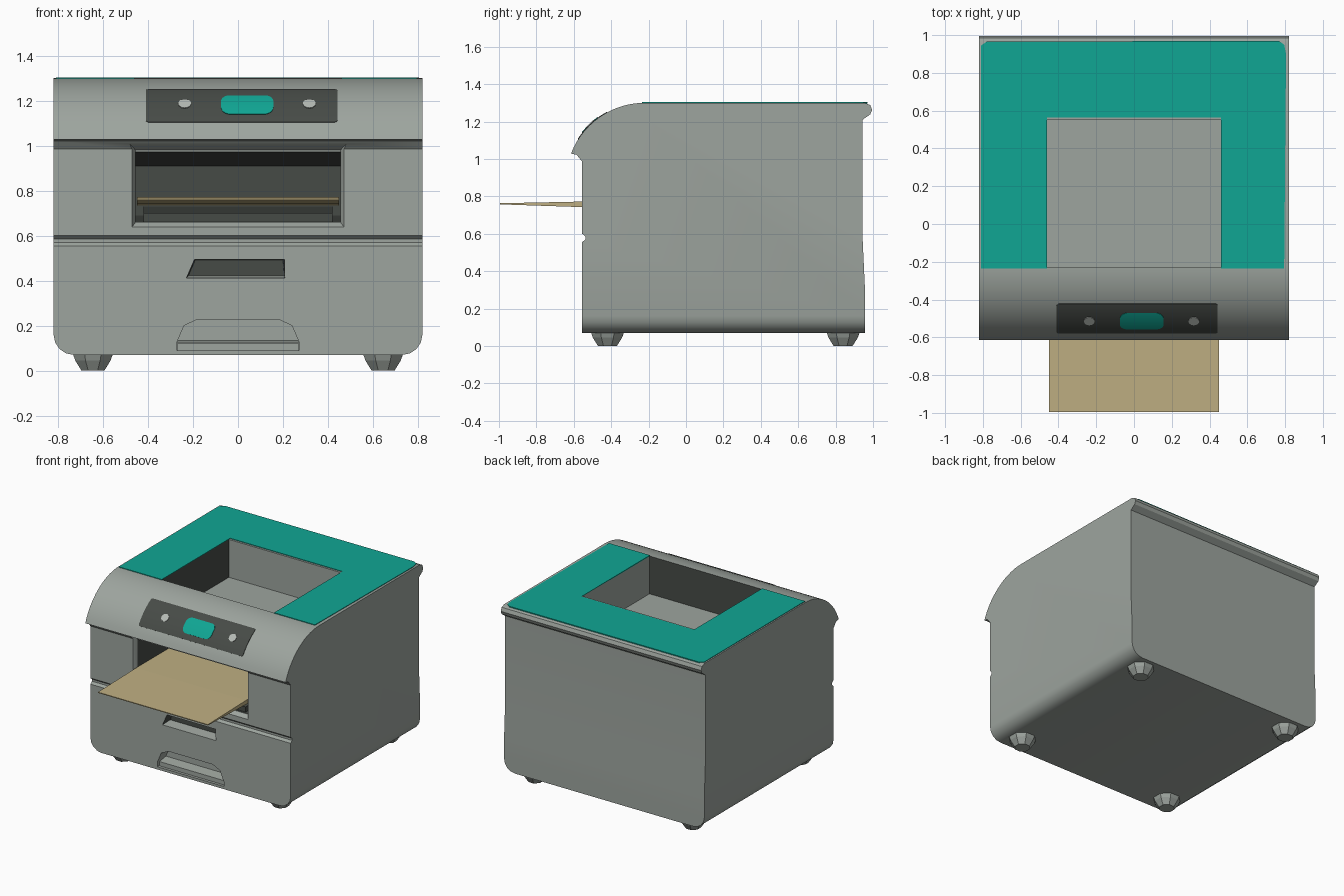
import bpy, bmesh, math
from mathutils import Matrix

if "Cube" in bpy.data.objects:
    bpy.data.objects.remove(bpy.data.objects["Cube"])


def material(name, rgb):
    m = bpy.data.materials.new(name)
    m.diffuse_color = (*rgb, 1)
    m.use_nodes = True
    m.node_tree.nodes["Principled BSDF"].inputs["Base Color"].default_value = m.diffuse_color
    return m


GREY = material("warm grey plastic", (0.34, 0.375, 0.345))
DARK = material("dark grey plastic", (0.062, 0.07, 0.062))
TEAL = material("teal", (0.005, 0.38, 0.295))
PAPER = material("tan paper", (0.52, 0.43, 0.225))
LIGHT = material("light grey button", (0.46, 0.49, 0.46))


def finish(name, bm, mats, rule=None):
    """Turn a bmesh into an object; rule(normal) picks the material slot."""
    bmesh.ops.recalc_face_normals(bm, faces=bm.faces[:])
    bm.normal_update()
    if rule:
        for f in bm.faces:
            f.material_index = rule(f.normal)
    me = bpy.data.meshes.new(name)
    bm.to_mesh(me)
    bm.free()
    for m in mats:
        me.materials.append(m)
    ob = bpy.data.objects.new(name, me)
    bpy.context.collection.objects.link(ob)
    return ob


def loft_bm(loops):
    bm = bmesh.new()
    rows = [[bm.verts.new(p) for p in loop] for loop in loops]
    n = len(rows[0])
    for a, b in zip(rows, rows[1:]):
        for i in range(n):
            j = (i + 1) % n
            bm.faces.new((a[i], a[j], b[j], b[i]))
    bm.faces.new(rows[0][::-1])
    bm.faces.new(rows[-1])
    return bm


def loft(name, loops, mats, rule=None):
    return finish(name, loft_bm(loops), mats, rule)


def rect(x, y, z0, z1):
    """Rectangle facing front, half width x, at depth y."""
    return [(-x, y, z0), (x, y, z0), (x, y, z1), (-x, y, z1)]


def smooth(ob, deg=30):
    bpy.ops.object.select_all(action='DESELECT')
    ob.select_set(True)
    bpy.context.view_layer.objects.active = ob
    bpy.ops.object.shade_smooth_by_angle(angle=math.radians(deg))


# Hood arc: centre and radius in the side view
CY, CZ, R = -0.22, 0.877, 0.423


def arc(deg, r=R):
    a = math.radians(deg)
    return CY - r * math.cos(a), CZ + r * math.sin(a)


# Housing: side profile with rolled hood, drawer groove and back lip
W = 0.82
profile = [(-0.555, 0.07), (-0.555, 0.555), (-0.538, 0.57), (-0.538, 0.585),
           (-0.555, 0.6), (-0.555, 0.985), (-0.585, 1.022)]
profile += [arc(21 + (90 - 21) * i / 14) for i in range(15)]
profile += [(0.955, 1.3), (0.985, 1.288), (0.995, 1.262), (0.985, 1.238),
            (0.945, 1.21), (0.943, 0.6), (0.957, 0.3), (0.957, 0.07)]
bm = loft_bm([[(x, y, z) for y, z in profile] for x in (-W, W)])
low = [e for e in bm.edges if all(v.co.z < 0.08 for v in e.verts)
       and abs(e.verts[0].co.x - e.verts[1].co.x) < 0.01]
bmesh.ops.bevel(bm, geom=low, offset=0.09, offset_type='OFFSET', segments=4,
                profile=0.5, affect='EDGES')
housing = finish("housing", bm, [GREY, DARK], lambda n: 0)

# Cutters: slot 0 is grey, slot 1 is dark
BOTH = [GREY, DARK]
recess = loft("recess_cutter",
              [[(-0.46, -0.23, z), (0.46, -0.23, z), (0.46, 0.55, z), (-0.46, 0.55, z)]
               for z in (1.02, 1.4)], BOTH,
              lambda n: int(n.x < -0.5 or n.y < -0.5))
bezel = loft("slot_bezel_cutter",
             [rect(0.485, -0.58, 0.62, 1.012), rect(0.455, -0.525, 0.66, 0.98)],
             BOTH, lambda n: 0)
slot = loft("slot_cutter",
            [rect(0.455, -0.54, 0.662, 0.975), rect(0.455, -0.5, 0.662, 0.97),
             rect(0.455, 0.1, 0.69, 0.91)], BOTH, lambda n: 1)
grip = loft("drawer_grip_cutter",
            [[(-0.235, y, 0.405), (0.21, y, 0.405 + d), (0.21, y, 0.497), (-0.195, y, 0.497)]
             if d == 0 else
             [(-0.22, y, 0.423), (0.205, y, 0.423), (0.2, y, 0.492), (-0.19, y, 0.492)]
             for y, d in ((-0.6, 0), (-0.48, 1))], BOTH,
            lambda n: int(n.z > -0.5))
arch = [(-0.272, 0.09), (-0.272, 0.125), (-0.24, 0.2), (-0.18, 0.228),
        (0.18, 0.228), (0.24, 0.2), (0.272, 0.125), (0.272, 0.09)]
handle = loft("tray_handle_cutter",
              [[(x, y, z) for x, z in arch] for y in (-0.6, -0.46)], BOTH,
              lambda n: 0)
for cutter in (recess, bezel, slot, grip, handle):
    cutter.hide_render = True
    mod = housing.modifiers.new(cutter.name, 'BOOLEAN')
    mod.operation = 'DIFFERENCE'
    mod.solver = 'EXACT'
    mod.object = cutter
    bpy.context.view_layer.objects.active = housing
    bpy.ops.object.modifier_apply(modifier=mod.name)
    bpy.data.objects.remove(cutter)
smooth(housing)

# Teal lid frame around the recess
lid = [(-0.81, -0.235), (-0.46, -0.235), (-0.46, 0.565), (0.46, 0.565),
       (0.46, -0.235), (0.795, -0.235), (0.805, 0.9), (0.795, 0.95),
       (0.765, 0.97), (-0.78, 0.965), (-0.81, 0.945)]
loft("lid_frame", [[(x, y, z) for x, y in lid] for z in (1.297, 1.304)], [TEAL])


def arc_plate(name, x0, x1, a0, a1, lift, corner, mat, n=20):
    """Thin rounded plate that follows the hood curve."""
    bm = bmesh.new()
    length = math.radians(a1 - a0) * R
    rows = []
    for i in range(n + 1):
        t = (1 - math.cos(math.pi * i / n)) / 2
        d = min(t, 1 - t) * length
        inset = corner - math.sqrt(corner ** 2 - max(corner - d, 0) ** 2)
        a = a0 + (a1 - a0) * t
        yo, zo = arc(a, R + lift)
        yi, zi = arc(a, R - 0.003)
        rows.append([bm.verts.new(p) for p in (
            (x0 + inset, yo, zo), (x1 - inset, yo, zo),
            (x1 - inset, yi, zi), (x0 + inset, yi, zi))])
    for a, b in zip(rows, rows[1:]):
        for i in range(4):
            j = (i + 1) % 4
            bm.faces.new((a[i], a[j], b[j], b[i]))
    bm.faces.new(rows[0][::-1])
    bm.faces.new(rows[-1])
    smooth(finish(name, bm, [mat]))


# Control panel, screen and two buttons
arc_plate("control_panel", -0.41, 0.443, 32.5, 61.5, 0.003, 0.012, DARK)
arc_plate("screen", -0.075, 0.157, 38, 54, 0.006, 0.04, TEAL)
by, bz = arc(46.5, R + 0.002)
for i, x in enumerate((-0.237, 0.317)):
    bm = bmesh.new()
    bmesh.ops.create_cone(bm, cap_ends=True, segments=12, radius1=0.029,
                          radius2=0.029, depth=0.009,
                          matrix=Matrix.Translation((x, by, bz))
                          @ Matrix.Rotation(math.radians(43.5), 4, 'X'))
    finish(f"button_{i + 1}", bm, [LIGHT])

# Paper sheet sticking out of the slot, and the tray beneath it
loft("paper", [rect(0.45, -0.995, 0.757, 0.763), rect(0.45, -0.55, 0.742, 0.772),
               rect(0.45, 0.05, 0.735, 0.77)], [PAPER])
loft("output_tray", [rect(0.42, -0.51, 0.655, 0.70), rect(0.42, 0.09, 0.68, 0.73)], [DARK])

# Ledge inside the lower handle
loft("handle_ledge", [rect(0.268, -0.535, 0.085, 0.122), rect(0.268, -0.45, 0.085, 0.135)],
     [GREY])

# Four tapered feet
for fy, end in ((-0.42, "front"), (0.84, "back")):
    for fx, side in ((-0.645, "left"), (0.645, "right")):
        loft(f"foot_{end}_{side}",
             [[(fx + r * math.cos(k * math.pi / 4 + 0.39),
                fy + r * math.sin(k * math.pi / 4 + 0.39), z) for k in range(8)]
              for r, z in ((0.055, 0.0), (0.085, 0.045), (0.1, 0.085))], [GREY])
